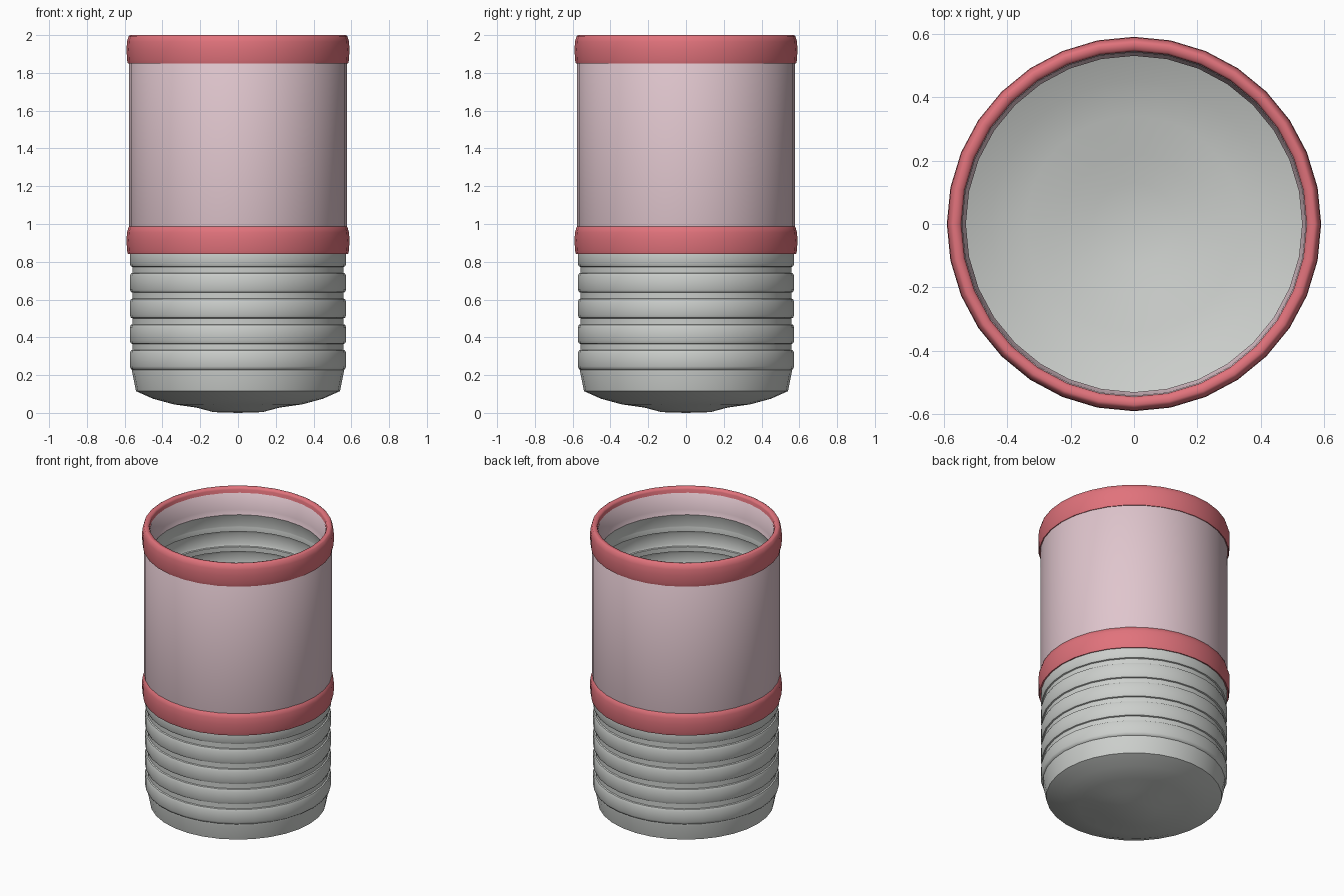
import bpy, bmesh, math

if "Cube" in bpy.data.objects:
    bpy.data.objects.remove(bpy.data.objects["Cube"])

SEG = 32

def material(name, rgb):
    m = bpy.data.materials.new(name)
    m.diffuse_color = (*rgb, 1)
    m.use_nodes = True
    m.node_tree.nodes["Principled BSDF"].inputs["Base Color"].default_value = m.diffuse_color
    return m

grey = material("light grey", (0.60, 0.62, 0.60))
pink = material("pale pink", (0.74, 0.56, 0.61))
red = material("coral red", (0.75, 0.17, 0.20))

def lathe(name, profile, mat, closed=False, angle=40):
    """Revolve (radius, z) points about z; a zero radius becomes a pole."""
    bm = bmesh.new()
    rings = []
    for r, z in profile:
        if r == 0:
            rings.append([bm.verts.new((0, 0, z))] * SEG)
        else:
            rings.append([bm.verts.new((r * math.cos(2 * math.pi * i / SEG),
                                        r * math.sin(2 * math.pi * i / SEG), z))
                          for i in range(SEG)])
    pairs = list(zip(rings, rings[1:]))
    if closed:
        pairs.append((rings[-1], rings[0]))
    for a, b in pairs:
        for i in range(SEG):
            j = (i + 1) % SEG
            quad = list(dict.fromkeys((a[i], a[j], b[j], b[i])))
            bm.faces.new(quad)
    if closed:
        bmesh.ops.recalc_face_normals(bm, faces=bm.faces)
    me = bpy.data.meshes.new(name)
    bm.to_mesh(me)
    bm.free()
    me.materials.append(mat)
    ob = bpy.data.objects.new(name, me)
    bpy.context.collection.objects.link(ob)
    bpy.ops.object.select_all(action='DESELECT')
    ob.select_set(True)
    bpy.context.view_layer.objects.active = ob
    bpy.ops.object.shade_smooth_by_angle(angle=math.radians(angle))
    return ob

# Ribbed thin-walled can, open at the top
can = [(0, 0), (0.13, 0.004), (0.22, 0.028), (0.34, 0.045), (0.45, 0.075),
       (0.54, 0.115), (0.56, 0.215), (0.56, 0.228)]
for k in range(11):
    z = 0.23 + 0.136 * k
    can += [(0.567, z + 0.002), (0.573, z + 0.016), (0.573, z + 0.085),
            (0.567, z + 0.100), (0.559, z + 0.103), (0.559, z + 0.135)]
can += [(0.56, 1.73), (0.53, 1.82)]
lathe("ribbed_can", can, grey)

# Pink sleeve, folded inward over the can's mouth
lathe("sleeve", [(0.565, 0.86), (0.577, 0.90), (0.577, 1.95), (0.56, 1.975),
                 (0.541, 1.96), (0.540, 1.85), (0.530, 1.82)], pink, angle=60)

# Rounded red bands
def band(name, z, inner):
    lathe(name, [(inner, z + 0.005), (0.583, z), (0.588, z + 0.02), (0.590, z + 0.075),
                 (0.588, z + 0.115), (0.579, z + 0.145), (0.57, z + 0.15),
                 (inner + 0.006, z + 0.147), (inner, z + 0.135)], red, closed=True, angle=60)

band("upper_band", 1.85, 0.544)
band("lower_band", 0.84, 0.562)
